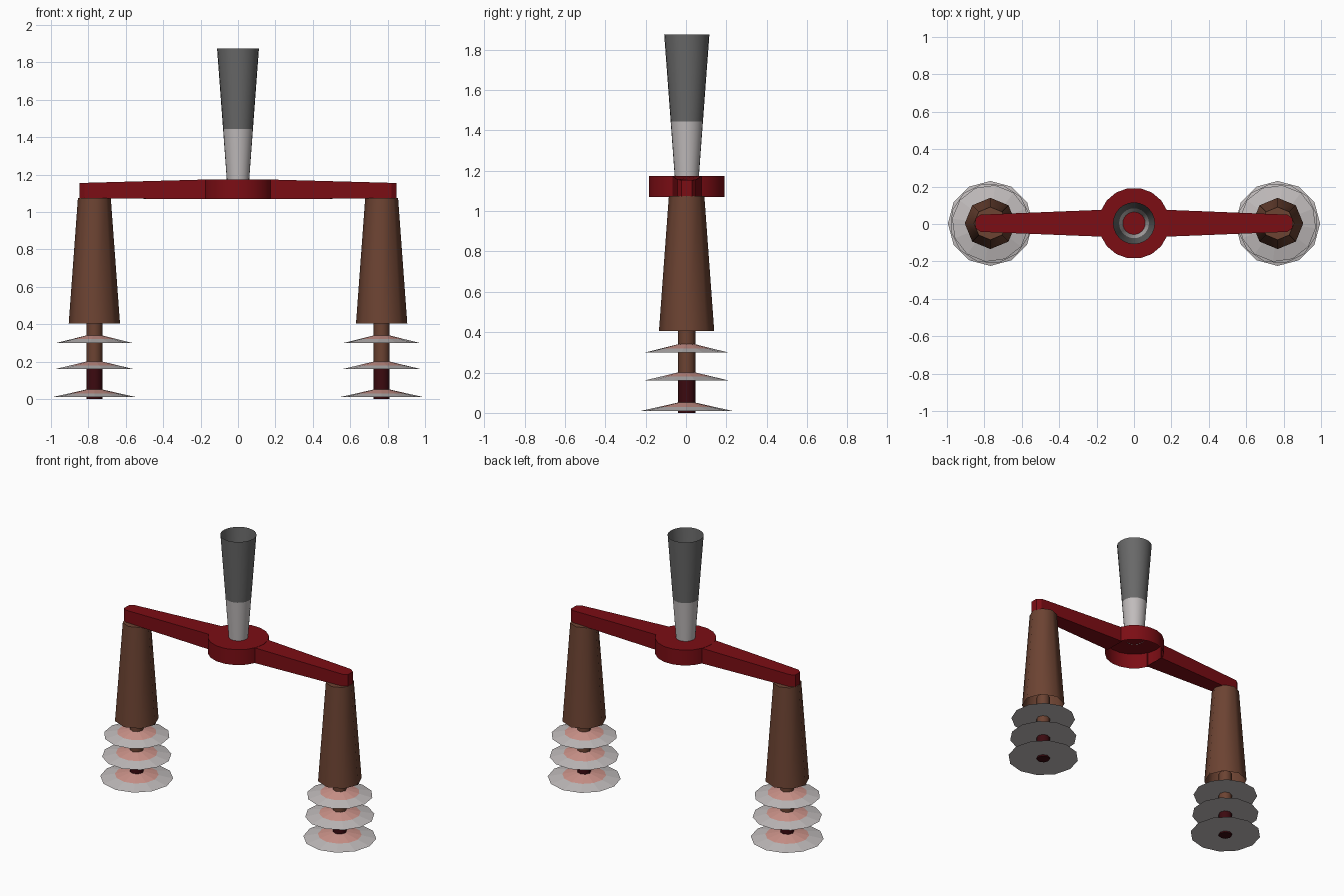
import bpy, bmesh, math

if "Cube" in bpy.data.objects:
    bpy.data.objects.remove(bpy.data.objects["Cube"])


def material(name, r, g, b):
    m = bpy.data.materials.new(name)
    m.diffuse_color = (r, g, b, 1)
    m.use_nodes = True
    m.node_tree.nodes["Principled BSDF"].inputs["Base Color"].default_value = m.diffuse_color
    return m


RED = material("deep red", 0.20, 0.004, 0.007)
BROWN = material("brown", 0.15, 0.056, 0.032)
MAROON = material("dark maroon", 0.045, 0.003, 0.005)
GREY = material("dark grey", 0.14, 0.14, 0.14)
PALE = material("pale grey", 0.53, 0.50, 0.50)
PINK = material("soft pink", 0.62, 0.30, 0.26)


def finish(bm, name, mats, smooth):
    bmesh.ops.recalc_face_normals(bm, faces=bm.faces)
    mesh = bpy.data.meshes.new(name)
    bm.to_mesh(mesh)
    bm.free()
    for m in mats:
        mesh.materials.append(m)
    ob = bpy.data.objects.new(name, mesh)
    bpy.context.collection.objects.link(ob)
    if smooth:
        bpy.ops.object.select_all(action='DESELECT')
        ob.select_set(True)
        bpy.context.view_layer.objects.active = ob
        bpy.ops.object.shade_smooth_by_angle(angle=math.radians(50))
    return ob


def turned(name, profile, sides, mats, x=0, y=0, bottom=False, top=False,
           bands=None, turn=0.0, smooth=True):
    """Stack rings of (radius, z); bands gives the material index per ring pair."""
    bm = bmesh.new()
    rings = []
    for r, z in profile:
        rings.append([bm.verts.new((x + r * math.cos(turn + math.tau * i / sides),
                                    y + r * math.sin(turn + math.tau * i / sides), z))
                      for i in range(sides)])
    for k, (a, b) in enumerate(zip(rings, rings[1:])):
        for i in range(sides):
            j = (i + 1) % sides
            f = bm.faces.new((a[i], a[j], b[j], b[i]))
            f.material_index = bands[k] if bands else 0
    if bottom:
        bm.faces.new(rings[0]).material_index = bands[0] if bands else 0
    if top:
        bm.faces.new(rings[-1]).material_index = bands[-1] if bands else 0
    return finish(bm, name, mats, smooth)


def arm(name, s):
    """Tapered bar with a chamfered tip, sloping slightly down outward."""
    half = [(0.165, 0.072, 1.07, 1.174), (0.82, 0.046, 1.072, 1.156),
            (0.848, 0.026, 1.072, 1.154)]
    plan = [(x, -w, lo, hi) for x, w, lo, hi in half]
    plan += [(x, w, lo, hi) for x, w, lo, hi in reversed(half)]
    bm = bmesh.new()
    low = [bm.verts.new((s * x, y + 0.004, lo)) for x, y, lo, hi in plan]
    high = [bm.verts.new((s * x, y + 0.004, hi)) for x, y, lo, hi in plan]
    bm.faces.new(low)
    bm.faces.new(high)
    n = len(plan)
    for i in range(n):
        j = (i + 1) % n
        if i != n - 1:  # the inner end stays open inside the hub
            bm.faces.new((low[i], low[j], high[j], high[i]))
    return finish(bm, name, [RED], False)


# Central hub, open underneath
turned("hub", [(0.19, 1.07), (0.19, 1.175)], 18, [RED], y=0.004, top=True)

# Flared open tube, pale below and dark above
turned("flared_tube", [(0.060, 1.173), (0.080, 1.445), (0.112, 1.875)], 24,
       [PALE, GREY], y=0.004, bands=[0, 1])

for side, s in (("left", -1), ("right", 1)):
    cx = 0.768 * s
    arm(side + "_arm", s)
    # Tapered leg, open underneath
    turned(side + "_leg", [(0.137, 0.405), (0.088, 1.074)], 8, [BROWN],
           x=cx, y=0.003, top=True)
    # Two-colour pole through the discs
    turned(side + "_pole", [(0.043, 0.0), (0.043, 0.18), (0.043, 0.46)], 8,
           [MAROON, BROWN], x=cx, y=0.003, bottom=True, top=True, bands=[0, 1])
    # Shallow conical discs with a pink centre and flat underside
    for k, (r, z) in enumerate(((0.227, 0.01), (0.216, 0.16), (0.206, 0.30))):
        h = 0.05
        turned(f"{side}_disc_{k + 1}",
               [(r, z), (r * 0.6, z + h * 0.4), (0.004, z + h)], 12,
               [PALE, PINK], x=cx, y=0.003, bottom=True, top=True,
               bands=[0, 1], turn=0.2 * k, smooth=False)
